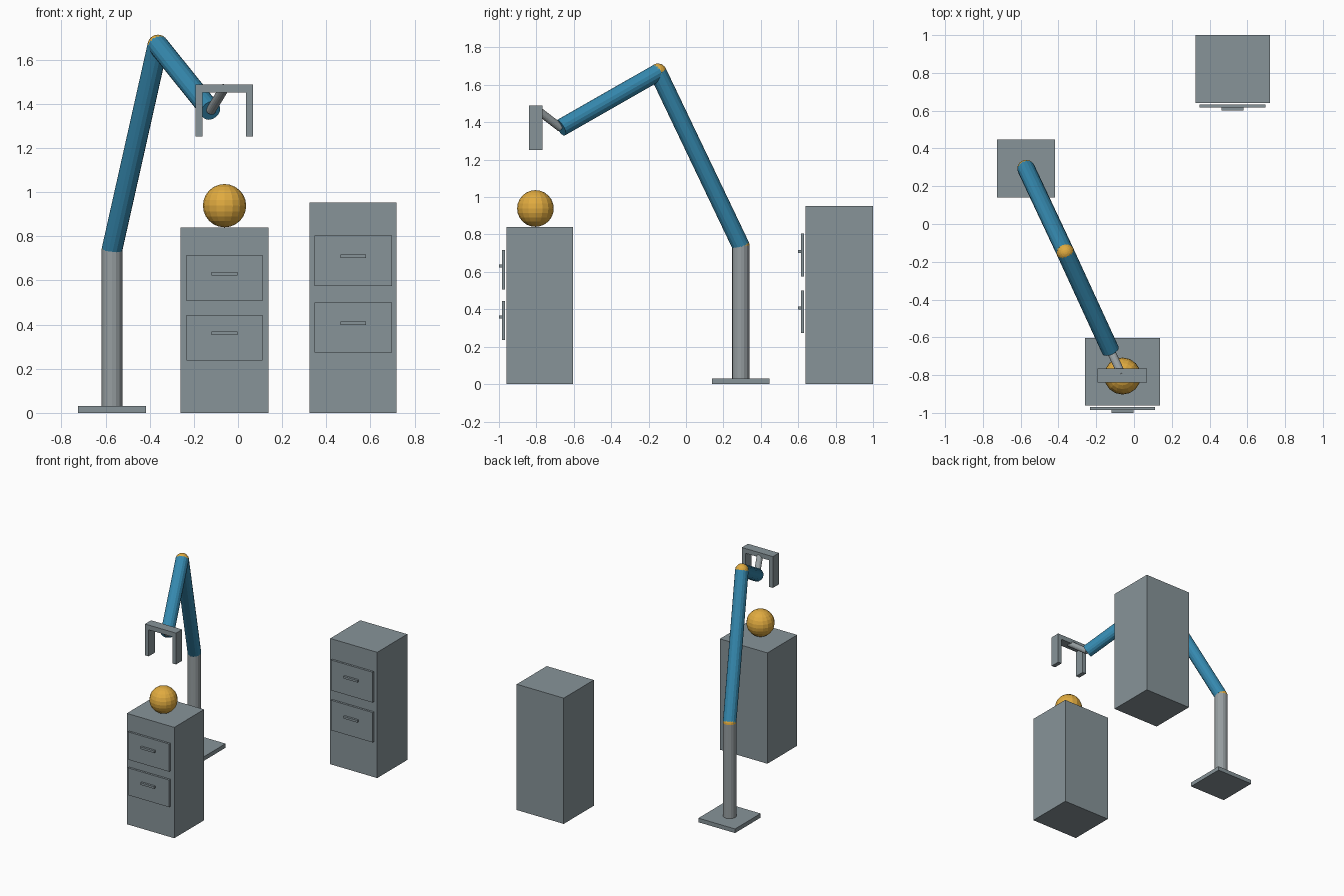
import bpy
import bmesh
from mathutils import Vector, Matrix

if "Cube" in bpy.data.objects:
    bpy.data.objects.remove(bpy.data.objects["Cube"])


def material(name, srgb):
    mat = bpy.data.materials.new(name)
    mat.diffuse_color = [((c + 0.055) / 1.055) ** 2.4 for c in srgb] + [1.0]
    mat.use_nodes = True
    mat.node_tree.nodes["Principled BSDF"].inputs["Base Color"].default_value = mat.diffuse_color
    return mat


STEEL = material("steel grey", (0.53, 0.58, 0.60))
LIGHT = material("light grey", (0.59, 0.62, 0.63))
BLUE = material("arm blue", (0.21, 0.54, 0.69))
ORANGE = material("orange", (0.88, 0.67, 0.25))


def add_object(name, bm, mat):
    mesh = bpy.data.meshes.new(name)
    bm.to_mesh(mesh)
    bm.free()
    mesh.materials.append(mat)
    obj = bpy.data.objects.new(name, mesh)
    bpy.context.collection.objects.link(obj)
    return obj


def box(name, x, y, z, mat=STEEL):
    """Box from (low, high) ranges on each axis."""
    bm = bmesh.new()
    size = [b - a for a, b in (x, y, z)]
    mid = [(a + b) / 2 for a, b in (x, y, z)]
    bmesh.ops.create_cube(bm, size=1, matrix=Matrix.Translation(mid) @ Matrix.Diagonal((*size, 1)))
    return add_object(name, bm, mat)


def rod(name, start, end, radius, mat, sides=16):
    """Cylinder between two points."""
    a, b = Vector(start), Vector(end)
    axis = b - a
    turn = axis.to_track_quat('Z', 'Y').to_matrix().to_4x4()
    bm = bmesh.new()
    bmesh.ops.create_cone(bm, cap_ends=True, segments=sides, radius1=radius, radius2=radius,
                          depth=axis.length, matrix=Matrix.Translation((a + b) / 2) @ turn)
    return add_object(name, bm, mat)


def ball(name, centre, radius):
    bm = bmesh.new()
    bmesh.ops.create_uvsphere(bm, u_segments=16, v_segments=12, radius=radius,
                              matrix=Matrix.Translation(centre))
    return add_object(name, bm, ORANGE)


def cabinet(name, cx, half, front, back, height, drawer_half, drawers):
    """Cabinet body with drawer fronts and handles standing off its front."""
    box(name + "_body", (cx - half, cx + half), (front, back), (0, height))
    for i, (low, high) in enumerate(drawers, 1):
        mid = (low + high) / 2 + 0.02
        box(f"{name}_drawer_{i}", (cx - drawer_half, cx + drawer_half),
            (front - 0.024, front - 0.008), (low, high))
        box(f"{name}_handle_{i}", (cx - 0.058, cx + 0.058),
            (front - 0.04, front - 0.024), (mid - 0.008, mid + 0.008))


# Cabinets
cabinet("front_cabinet", -0.061, 0.199, -0.96, -0.603, 0.84, 0.173,
        [(0.506, 0.716), (0.237, 0.443)])
cabinet("rear_cabinet", 0.522, 0.197, 0.64, 1.0, 0.953, 0.175,
        [(0.575, 0.805), (0.273, 0.50)])

# Ball resting on the front cabinet
ball("ball", (-0.061, -0.805, 0.939), 0.098)

# Arm stand
SHOULDER = (-0.571, 0.293, 0.74)
ELBOW = (-0.363, -0.15, 1.667)
WRIST = (-0.124, -0.67, 1.37)
box("base_plate", (-0.724, -0.417), (0.14, 0.447), (0, 0.031))
rod("column", (-0.571, 0.293, 0.031), SHOULDER, 0.047, LIGHT)

# Arm segments and joints
ball("shoulder_joint", SHOULDER, 0.047)
ball("elbow_joint", ELBOW, 0.047)
rod("upper_arm", SHOULDER, ELBOW, 0.047, BLUE)
rod("forearm", ELBOW, WRIST, 0.047, BLUE)
rod("wrist_rod", WRIST, (-0.062, -0.803, 1.472), 0.022, LIGHT)

# Gripper
box("gripper_bar", (-0.192, 0.068), (-0.839, -0.766), (1.453, 1.489))
for side, x in (("left", -0.192), ("right", 0.037)):
    box(f"{side}_finger", (x, x + 0.031), (-0.839, -0.766), (1.252, 1.453))
